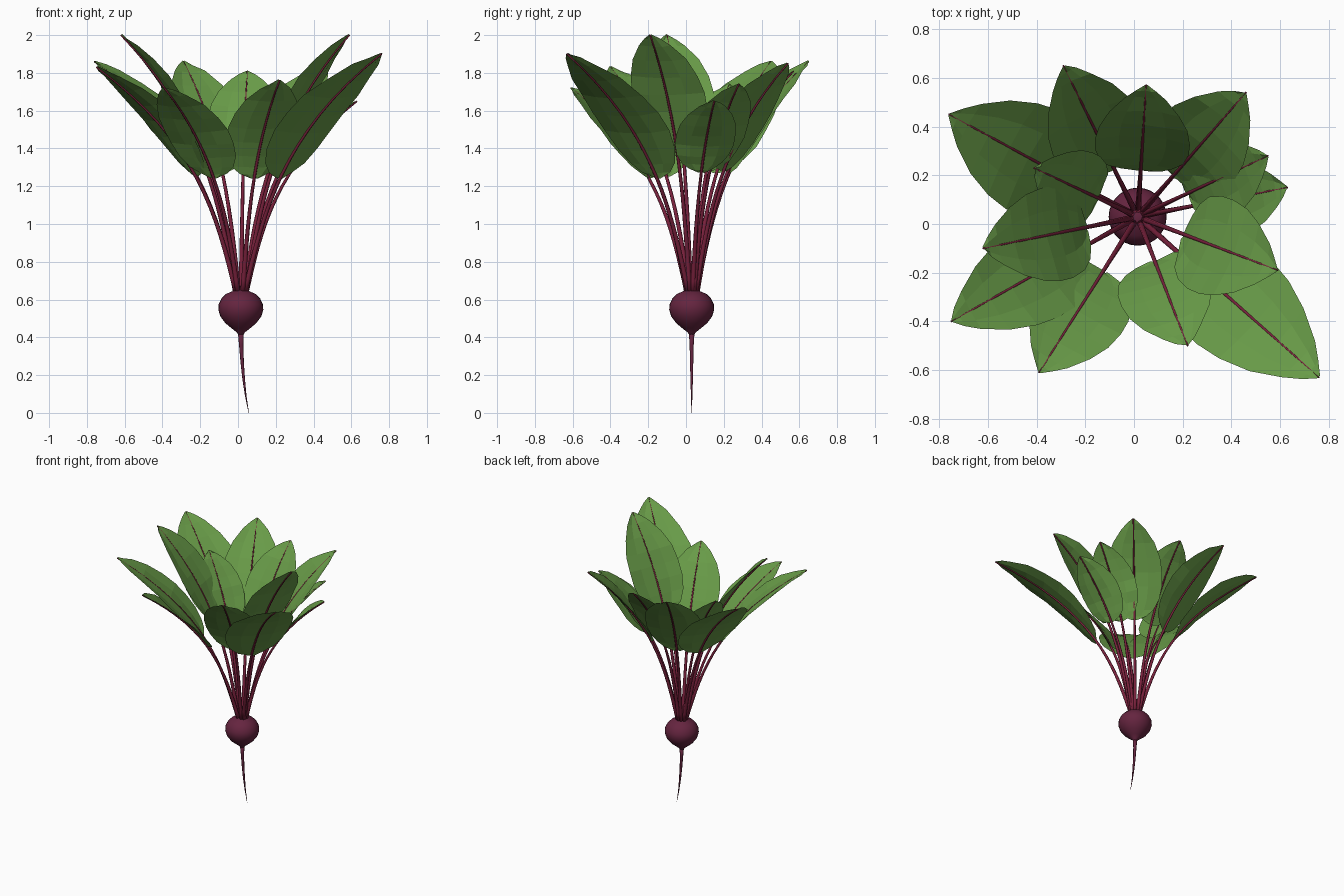
import bpy, bmesh, math, random
from mathutils import Vector

if "Cube" in bpy.data.objects:
    bpy.data.objects.remove(bpy.data.objects["Cube"])

random.seed(4)
CX, CY = 0.015, 0.03          # axis of the bulb


def material(name, rgb):
    m = bpy.data.materials.new(name)
    m.diffuse_color = (*rgb, 1)
    m.use_nodes = True
    m.node_tree.nodes["Principled BSDF"].inputs["Base Color"].default_value = m.diffuse_color
    return m


BULB = material("beet purple", (0.13, 0.018, 0.05))
STEM = material("stem crimson", (0.19, 0.015, 0.045))
LEAF = material("leaf green", (0.14, 0.33, 0.065))


def finish(bm, name, mat, smooth=False):
    bmesh.ops.recalc_face_normals(bm, faces=bm.faces)
    me = bpy.data.meshes.new(name)
    bm.to_mesh(me)
    bm.free()
    ob = bpy.data.objects.new(name, me)
    bpy.context.collection.objects.link(ob)
    me.materials.append(mat)
    for p in me.polygons:
        p.use_smooth = smooth
    return ob


def tube(name, mat, points, radii, sides, smooth=True):
    """Skin of rings swept along points, capped at both ends."""
    bm = bmesh.new()
    rings = []
    for i, (p, r) in enumerate(zip(points, radii)):
        d = (points[min(i + 1, len(points) - 1)] - points[max(i - 1, 0)]).normalized()
        a = d.cross(Vector((0, 1, 0))).normalized()
        b = d.cross(a)
        rings.append([bm.verts.new(p + r * (a * math.cos(k * math.tau / sides)
                                            + b * math.sin(k * math.tau / sides)))
                      for k in range(sides)])
    for lo, hi in zip(rings, rings[1:]):
        for k in range(sides):
            n = (k + 1) % sides
            bm.faces.new((lo[k], lo[n], hi[n], hi[k]))
    bm.faces.new(rings[0])
    bm.faces.new(rings[-1])
    return finish(bm, name, mat, smooth)


# Bulb: turned profile (radius, height)
profile = [(0.012, 0.41), (0.02, 0.425), (0.048, 0.447), (0.082, 0.475), (0.108, 0.51),
           (0.119, 0.545), (0.117, 0.575), (0.102, 0.606), (0.078, 0.63), (0.045, 0.644),
           (0.035, 0.65)]
tube("bulb", BULB, [Vector((CX, CY, z)) for r, z in profile], [r for r, z in profile], 28)

# Taproot: thin tapering tail bending to +x
root = [(0.015, 0.43), (0.017, 0.36), (0.022, 0.27), (0.03, 0.18), (0.041, 0.09), (0.057, 0.0)]
tube("taproot", BULB, [Vector((x, CY, z)) for x, z in root],
     [0.016, 0.0115, 0.009, 0.007, 0.004, 0.001], 10)

# Leaves: tip x, tip y, tip z, height where the blade starts, blade width
leaves = [
    (-0.76, 0.45, 1.86, 1.27, 0.46), (-0.29, 0.65, 1.86, 1.27, 0.40),
    (0.05, 0.57, 1.81, 1.28, 0.39), (0.46, 0.54, 1.85, 1.28, 0.40),
    (0.55, 0.28, 1.74, 1.28, 0.33), (0.63, 0.15, 1.65, 1.27, 0.32),
    (0.59, -0.19, 2.00, 1.36, 0.41), (0.76, -0.63, 1.90, 1.24, 0.46),
    (0.22, -0.50, 1.76, 1.24, 0.39), (-0.39, -0.61, 1.72, 1.24, 0.40),
    (-0.75, -0.40, 1.83, 1.25, 0.40), (-0.62, -0.10, 2.00, 1.36, 0.39),
    (-0.41, 0.23, 1.74, 1.28, 0.32)]

# Blade outline: position along the blade, fraction of full width
outline = [(0, 0.1), (0.04, 0.42), (0.11, 0.68), (0.22, 0.88), (0.36, 0.99), (0.5, 1),
           (0.64, 0.93), (0.78, 0.74), (0.9, 0.44), (0.96, 0.22), (1, 0.03)]
Z0 = 0.635


def build_leaf(i, tx, ty, tz, zb, width):
    out = Vector((tx - CX, ty - CY, 0))
    reach = out.length
    out.normalize()
    side = Vector((-out.y, out.x, 0))

    def path(t):
        r = 0.028 + (reach - 0.028) * (0.4 * t + 0.6 * t ** 3)
        return Vector((CX, CY, Z0 + (tz - Z0) * t)) + out * r

    # stem, running on as the midrib
    ts = [k / 16 for k in range(17)]
    tube(f"leaf_stem_{i}", STEM, [path(t) for t in ts], [0.0135 - 0.0095 * t for t in ts], 8)

    # blade: slightly cupped, faceted sheet
    t0 = (zb - Z0) / (tz - Z0)
    bm = bmesh.new()
    rows = []
    for u, w in outline:
        t = t0 + (1 - t0) * u
        d = (path(t + 0.01) - path(t - 0.01)).normalized()
        up = d.cross(side)
        if up.z < 0:
            up = -up
        row = []
        for s in (-1, -0.5, 0, 0.5, 1):
            lift = 0.003 + 0.022 * w * s * s
            if s:
                lift += random.uniform(-0.005, 0.005)
            row.append(bm.verts.new(path(t) + side * (s * w * width / 2) + up * lift))
        rows.append(row)
    for a, b in zip(rows, rows[1:]):
        for k in range(4):
            bm.faces.new((a[k], a[k + 1], b[k + 1], b[k]))
    finish(bm, f"leaf_blade_{i}", LEAF)


for i, leaf in enumerate(leaves, 1):
    build_leaf(i, *leaf)
